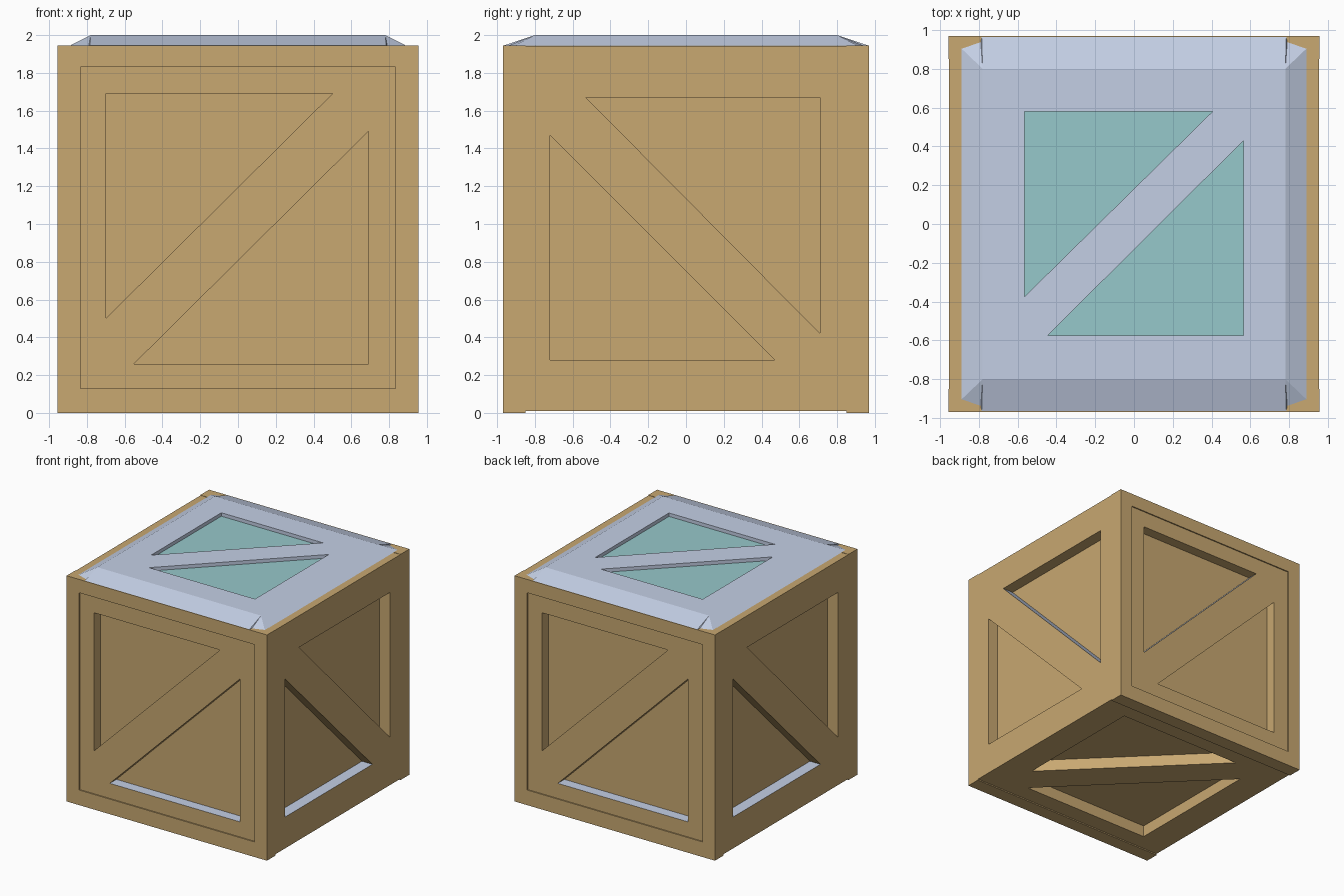
import bpy, bmesh
from mathutils import Vector

if "Cube" in bpy.data.objects:
    bpy.data.objects.remove(bpy.data.objects["Cube"])


def material(name, rgb):
    m = bpy.data.materials.new(name)
    m.diffuse_color = (*rgb, 1)
    m.use_nodes = True
    m.node_tree.nodes["Principled BSDF"].inputs["Base Color"].default_value = m.diffuse_color
    return m


WOOD = material("tan wood", (0.578, 0.392, 0.165))
SNOW = material("pale snow", (0.552, 0.624, 0.783))
ICE = material("teal ice", (0.305, 0.578, 0.597))


def finish(bm, name, mats):
    bmesh.ops.remove_doubles(bm, verts=bm.verts, dist=0.0005)
    bmesh.ops.recalc_face_normals(bm, faces=bm.faces)
    me = bpy.data.meshes.new(name)
    bm.to_mesh(me)
    bm.free()
    for m in mats:
        me.materials.append(m)
    ob = bpy.data.objects.new(name, me)
    bpy.context.collection.objects.link(ob)
    return ob


def panel(bm, place, rect, upper, lower, depth):
    """Rectangle with a diagonal brace and two triangular pockets.
    upper = left, top, right end, bottom end; lower = right, bottom, top end, left end."""
    u0, u1, v0, v1 = rect
    l, t, re, be = upper
    r, b, te, le = lower
    A, B, C, D = [bm.verts.new(place(u, v, 0)) for u, v in ((u0, v0), (u1, v0), (u1, v1), (u0, v1))]
    tris = [[(l, t), (re, t), (l, be)], [(r, b), (r, te), (le, b)]]
    p, q = [[bm.verts.new(place(u, v, 0)) for u, v in tri] for tri in tris]
    for f in ((D, C, p[1], p[0]), (A, D, p[0], p[2]), (A, q[2], q[1], C, p[1], p[2]),
              (A, B, q[0], q[2]), (B, C, q[1], q[0])):
        bm.faces.new(f)
    floors = []
    for tri, top in zip(tris, (p, q)):
        low = [bm.verts.new(place(u, v, depth)) for u, v in tri]
        for i in range(3):
            j = (i + 1) % 3
            bm.faces.new((top[i], top[j], low[j], low[i]))
        floors.append(bm.faces.new(low))
    return (A, B, C, D), floors


# Crate body: five recessed panels and a closed top
X, Y, Z0, Z1 = 0.953, 0.96, 0.01, 1.942
bm = bmesh.new()
for s in (1, -1):
    # front and back
    panel(bm, lambda u, v, d: Vector((s * u, -s * (Y - d), v)), (-X, X, Z0, Z1),
          (-0.70, 1.69, 0.50, 0.50), (0.69, 0.26, 1.49, -0.55), 0.09)
    # right and left, with the brace leaning the other way
    panel(bm, lambda u, v, d: Vector((s * (X - d), -s * u, v)), (-Y, Y, Z0, Z1),
          (-0.71, 1.67, 0.53, 0.42), (0.72, 0.28, 1.47, -0.47), 0.10)
# underside
panel(bm, lambda u, v, d: Vector((-u, v, Z0 + d)), (-X, X, -Y, Y),
      (-0.70, 0.71, 0.49, -0.47), (0.69, -0.70, 0.53, -0.55), 0.10)
bm.faces.new([bm.verts.new((x, y, Z1)) for x, y in ((-X, -Y), (X, -Y), (X, Y), (-X, Y))])
bmesh.ops.remove_doubles(bm, verts=bm.verts, dist=0.0005)
bmesh.ops.recalc_face_normals(bm, faces=bm.faces)
# snow lies on upward-facing ledges of the side pockets
for f in bm.faces:
    if f.normal.z > 0.3 and 0.2 < f.calc_center_median().z < 1.9:
        f.material_index = 1
finish(bm, "crate_body", [WOOD, SNOW])


# Frame boards along the front and back edges
def board(name, lo, hi):
    bm = bmesh.new()
    bmesh.ops.create_cube(bm, size=1)
    for v in bm.verts:
        v.co = [lo[i] if v.co[i] < 0 else hi[i] for i in range(3)]
    finish(bm, name, [WOOD])


for side, (ya, yb) in (("front", (-0.97, -0.85)), ("back", (0.85, 0.97))):
    board(side + "_bottom_board", (-0.955, ya, 0), (0.955, yb, 0.13))
    board(side + "_top_board", (-0.955, ya, 1.83), (0.955, yb, 1.945))
    board(side + "_left_post", (-0.955, ya, 0.13), (-0.835, yb, 1.83))
    board(side + "_right_post", (0.835, ya, 0.13), (0.955, yb, 1.83))

# Snow cap with two ice-floored triangular hollows
bm = bmesh.new()
(A, B, C, D), floors = panel(bm, lambda u, v, d: Vector((u, v, 2.0 - d)), (-0.78, 0.78, -0.80, 0.80),
                             (-0.565, 0.58, 0.405, -0.375), (0.565, -0.575, 0.43, -0.445), 0.03)
for f in floors:
    f.material_index = 1
rim = []
for sx, sy in ((-1, -1), (1, -1), (1, 1), (-1, 1)):
    pts = [(0.89, 0.905), (0.79, 0.94), (0.785, 0.968)]
    if sx * sy < 0:
        pts.reverse()
    rim.append([bm.verts.new((sx * x, sy * y, 1.944)) for x, y in pts])
corners = (A, B, C, D)
for i in range(4):
    j = (i + 1) % 4
    bm.faces.new((corners[i], rim[i][0], rim[i][1]))
    bm.faces.new((corners[i], rim[i][1], rim[i][2]))
    bm.faces.new((corners[i], rim[i][2], rim[j][0], corners[j]))
bm.faces.new([v for r in rim for v in r])
finish(bm, "snow_cap", [SNOW, ICE])
